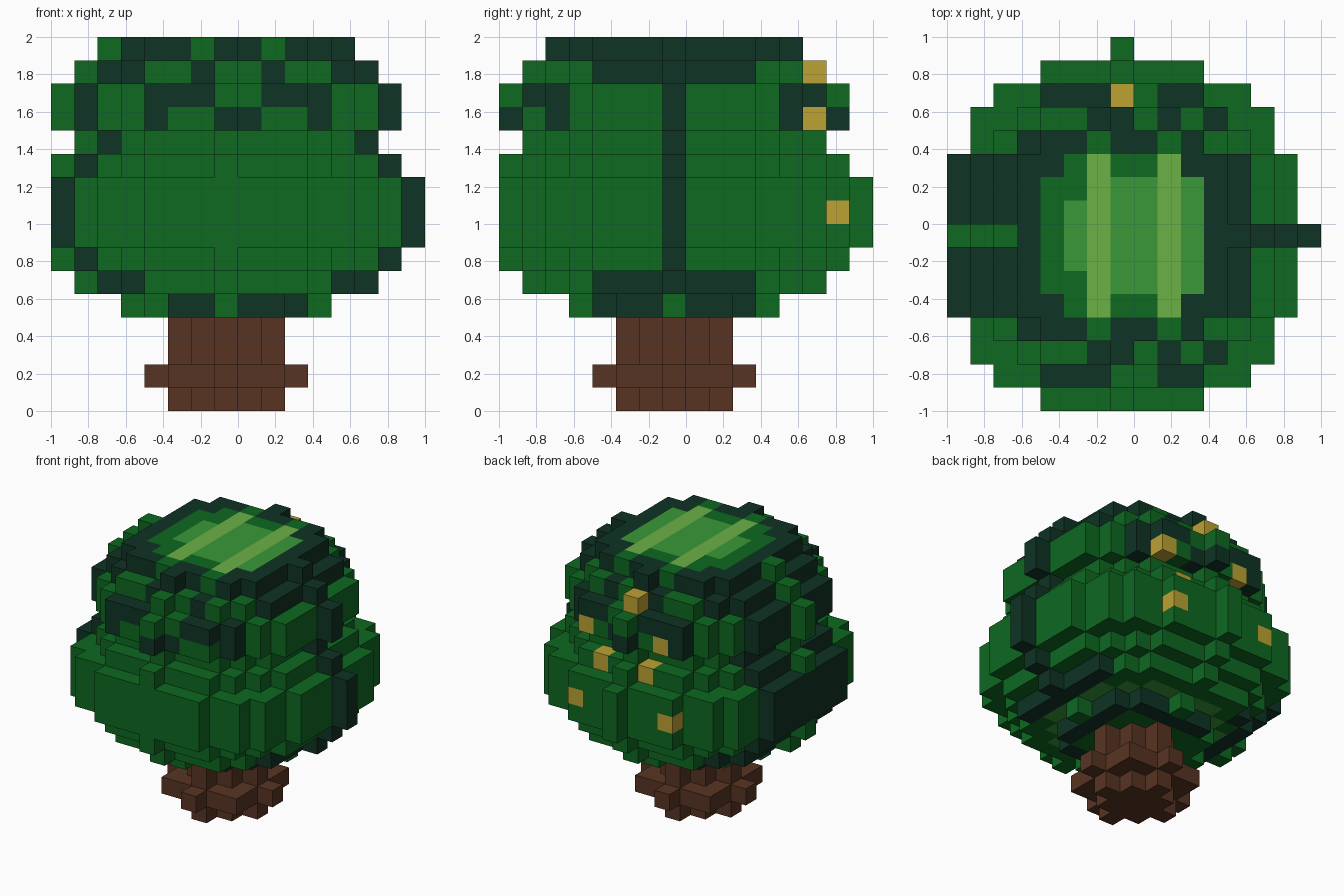
import bpy
import bmesh

cube = bpy.data.objects.get("Cube")
if cube:
    bpy.data.objects.remove(cube, do_unlink=True)

U = 0.125          # edge of one block
MID = 7            # block index of the tree axis


def linear(c):
    c /= 255
    return c / 12.92 if c <= 0.04045 else ((c + 0.055) / 1.055) ** 2.4


def make_material(name, rgb):
    col = tuple(linear(c) for c in rgb) + (1.0,)
    m = bpy.data.materials.new(name)
    m.use_nodes = True
    m.diffuse_color = col
    bsdf = m.node_tree.nodes["Principled BSDF"]
    bsdf.inputs["Base Color"].default_value = col
    bsdf.inputs["Roughness"].default_value = 0.9
    return m


MATS = {
    "leaf": make_material("leaf_green", (14, 104, 33)),
    "dark": make_material("dark_green", (15, 51, 36)),
    "mid": make_material("mid_green", (58, 153, 56)),
    "light": make_material("light_green", (108, 177, 70)),
    "gold": make_material("gold", (188, 162, 52)),
    "bark": make_material("bark_brown", (88, 52, 34)),
}

# Radius of the round block layer at each height
TRUNK = {0: 2, 1: 3, 2: 2, 3: 2}
CANOPY = {4: 4, 5: 6, 6: 7, 7: 8, 8: 8, 9: 8, 10: 7, 11: 6,
          12: 7, 13: 7, 14: 6, 15: 5}

# Dark columns (distance from the axis along x) in each canopy layer
DARK = {
    5: (-5, 5, 6), 6: (-6, 7), 7: (-7, 8), 8: (-7, 8), 9: (-7, 8),
    10: (-6, 7), 11: (-5, 6),
    12: (-6, -3, 0, 1, 4, 7),
    13: (-6, -3, -2, -1, 2, 3, 4, 7),
    14: (-5, -4, -1, 2, 5, 6),
}

# Golden blocks on the back
FRUIT = {(0, 6, 14), (3, 6, 12), (-2, 6, 12), (2, 6, 10), (-1, 6, 10),
         (3, 7, 8), (-3, 7, 8)}


def crown_colour(x, y):
    """Top layer: dark rim, two light stripes, lighter middle."""
    a = abs(y)
    if x == -5:
        return "leaf"
    if x in (-1, 2):
        return "light" if a <= 3 else "leaf"
    if x in (0, 1) and a <= 3:
        return "mid" if a <= 2 else "leaf"
    if x == 3 and a <= 2:
        return "mid"
    if x == -2 and a <= 3:
        return "mid" if a <= 1 else "leaf"
    if x == -3 and a <= 2:
        return "leaf"
    return "dark"


def canopy_colour(x, y, z):
    if z == 15:
        return crown_colour(x, y)
    if z == 4:
        rim = x * x + y * y >= 9 and -3 < x < 4 and abs(y) < 4
        return "dark" if rim else "leaf"
    if z == 5:
        if x == -4 and abs(y) == 4:
            return "dark"
        if 16 < x * x + y * y <= 20:
            return "mid"
    if x in DARK[z]:
        return "dark"
    return "leaf"


def disc_cells(layers):
    """Round layers of blocks, cut off at the edge of the 16-block grid."""
    return {(x, y, z) for z, r in layers.items()
            for x in range(-7, 9) for y in range(-7, 9)
            if x * x + y * y <= r * r}


SIDES = {
    (1, 0, 0): ((1, 0, 0), (1, 1, 0), (1, 1, 1), (1, 0, 1)),
    (-1, 0, 0): ((0, 0, 0), (0, 0, 1), (0, 1, 1), (0, 1, 0)),
    (0, 1, 0): ((0, 1, 0), (0, 1, 1), (1, 1, 1), (1, 1, 0)),
    (0, -1, 0): ((0, 0, 0), (1, 0, 0), (1, 0, 1), (0, 0, 1)),
    (0, 0, 1): ((0, 0, 1), (1, 0, 1), (1, 1, 1), (0, 1, 1)),
    (0, 0, -1): ((0, 0, 0), (0, 1, 0), (1, 1, 0), (1, 0, 0)),
}


def build(name, cells, solid, colour):
    """Make one object from the exposed sides of its blocks."""
    names = sorted({colour(*c) for c in cells})
    bm = bmesh.new()
    cache = {}

    def vert(p):
        if p not in cache:
            cache[p] = bm.verts.new(((p[0] + MID) * U - 1,
                                     (p[1] + MID) * U - 1, p[2] * U))
        return cache[p]

    for c in sorted(cells):
        for d, corners in SIDES.items():
            if tuple(a + b for a, b in zip(c, d)) in solid:
                continue
            f = bm.faces.new([vert(tuple(a + b for a, b in zip(c, k)))
                              for k in corners])
            f.material_index = names.index(colour(*c))
    mesh = bpy.data.meshes.new(name)
    bm.to_mesh(mesh)
    bm.free()
    for n in names:
        mesh.materials.append(MATS[n])
    obj = bpy.data.objects.new(name, mesh)
    bpy.context.collection.objects.link(obj)


trunk = disc_cells(TRUNK)
canopy = disc_cells(CANOPY)
solid = trunk | canopy

build("trunk", trunk, solid, lambda x, y, z: "bark")
build("leaf_canopy", canopy - FRUIT, solid, canopy_colour)
build("golden_fruit", FRUIT, solid, lambda x, y, z: "gold")
